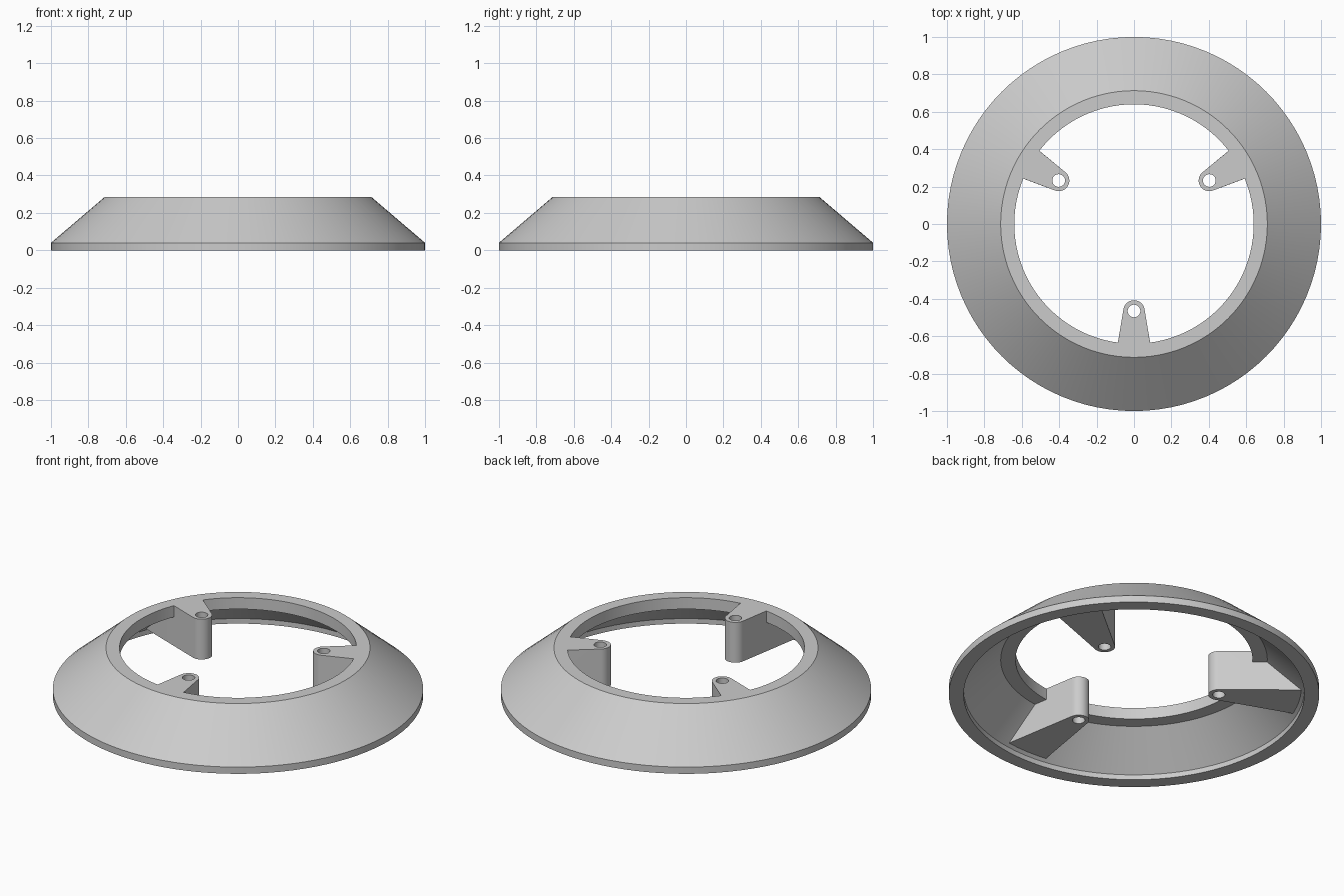
import bpy, bmesh
from math import sin, cos, pi, radians

cube = bpy.data.objects.get("Cube")
if cube:
    bpy.data.objects.remove(cube)

grey = bpy.data.materials.new("plain grey")
grey.use_nodes = True
colour = (0.6, 0.6, 0.6, 1)
grey.diffuse_color = colour
for node in grey.node_tree.nodes:
    if node.type == "BSDF_PRINCIPLED":
        node.inputs["Base Color"].default_value = colour

TOP, LUG_BOTTOM = 0.285, 0.045


def add_object(name, bm):
    bmesh.ops.recalc_face_normals(bm, faces=bm.faces)
    mesh = bpy.data.meshes.new(name)
    bm.to_mesh(mesh)
    bm.free()
    mesh.materials.append(grey)
    obj = bpy.data.objects.new(name, mesh)
    bpy.context.collection.objects.link(obj)
    bpy.ops.object.select_all(action="DESELECT")
    obj.select_set(True)
    bpy.context.view_layer.objects.active = obj
    bpy.ops.object.shade_smooth_by_angle(angle=radians(30))
    return obj


# Hollow conical ring, turned from its wall section
section = [(1, 0), (1, 0.04), (0.713, TOP), (0.64, TOP),
           (0.64, 0.217), (0.72, 0.217), (0.92, 0.03), (0.92, 0)]
SEGMENTS = 96
bm = bmesh.new()
rings = [[bm.verts.new((r * cos(2 * pi * i / SEGMENTS), r * sin(2 * pi * i / SEGMENTS), z))
          for r, z in section] for i in range(SEGMENTS)]
for i, ring in enumerate(rings):
    following = rings[(i + 1) % SEGMENTS]
    for j in range(len(section)):
        k = (j + 1) % len(section)
        bm.faces.new((ring[j], following[j], following[k], ring[k]))
add_object("conical_ring", bm)

# Mounting lug: half outline with a rounded nose and half a screw hole, then mirrored
HOLE_Y, NOSE, HOLE, STEPS = -0.465, 0.057, 0.034, 12


def half_arc(radius, start, end):
    angles = [radians(start + (end - start) * i / STEPS) for i in range(STEPS + 1)]
    return [(radius * cos(a), HOLE_Y + radius * sin(a)) for a in angles]


def lug_outline(back_y):
    back_width = NOSE + 0.17 * (HOLE_Y - back_y)
    return (half_arc(NOSE, 90, -10 + 20) + [(back_width, back_y), (0, back_y)]
            + half_arc(HOLE, -90, 90))


bm = bmesh.new()
upper = [bm.verts.new((x, y, TOP)) for x, y in lug_outline(-0.65)]
lower = [bm.verts.new((x, y, LUG_BOTTOM)) for x, y in lug_outline(-0.93)]
bm.faces.new(upper)
bm.faces.new(lower[::-1])
for i in range(len(upper)):
    j = (i + 1) % len(upper)
    if abs(upper[i].co.x) < 1e-4 and abs(upper[j].co.x) < 1e-4:
        continue  # open along the mirror plane
    bm.faces.new((upper[i], upper[j], lower[j], lower[i]))
front_lug = add_object("front_lug", bm)
mirror = front_lug.modifiers.new("mirror", "MIRROR")
mirror.merge_threshold = 0.0005

for name, turn in (("back_left_lug", 120), ("back_right_lug", 240)):
    lug = front_lug.copy()
    lug.name = name
    lug.rotation_euler.z = radians(turn)
    bpy.context.collection.objects.link(lug)
